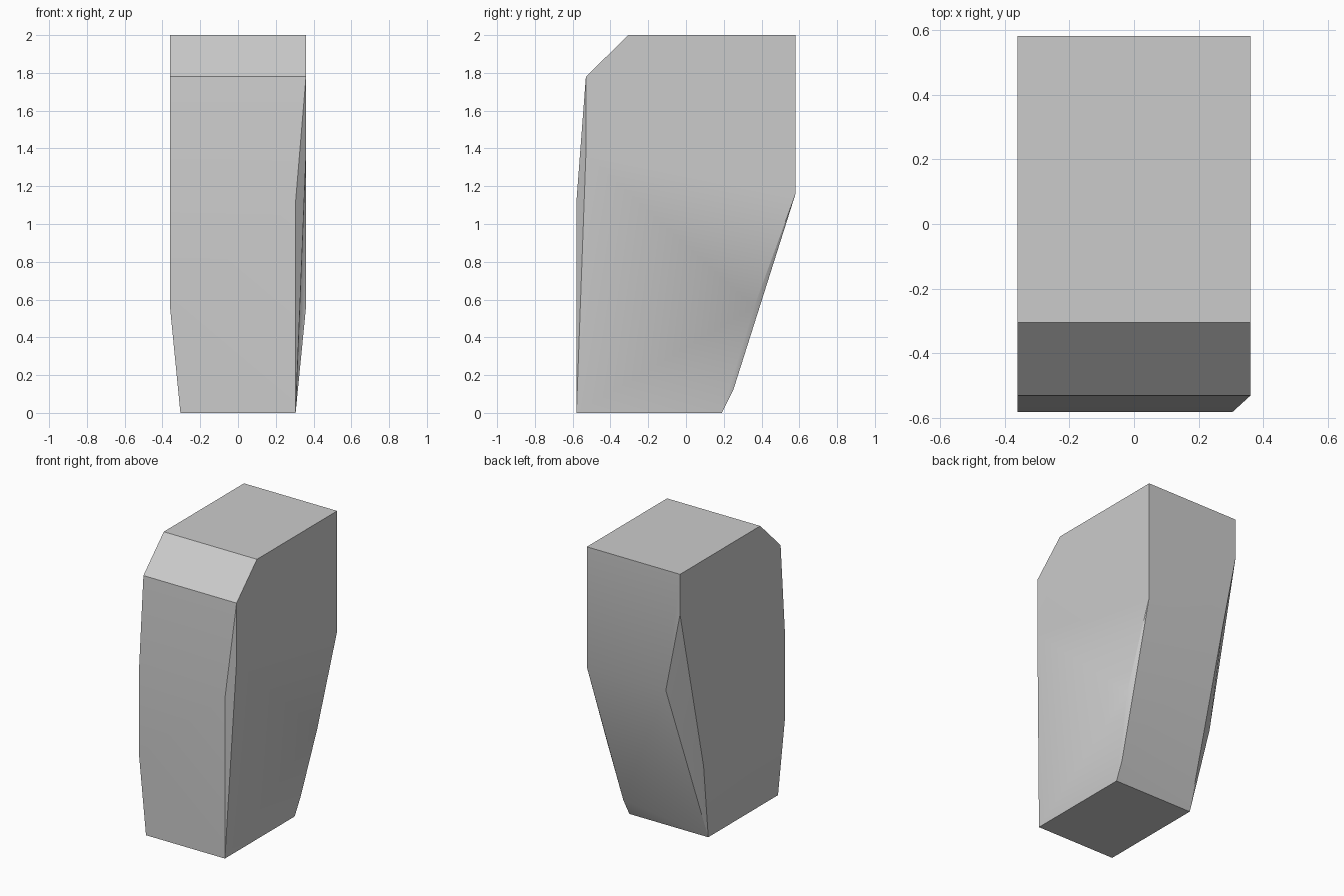
import bpy, bmesh
from math import radians

cube = bpy.data.objects.get("Cube")
if cube:
    bpy.data.objects.remove(cube, do_unlink=True)

# Shared plan dimensions
W, FOOT = 0.36, 0.305      # half widths of the body and of the foot
FRONT, BACK = -0.58, 0.58
BROW = -0.53               # front face where it meets the top slope
HEEL = 0.19                # back edge of the foot

corners = []
for s in (-1, 1):
    # Top, top slope and foot are the same on both sides
    corners += [(s * W, BACK, 2), (s * W, -0.305, 2), (s * W, BROW, 1.78),
                (s * FOOT, FRONT, 0), (s * FOOT, HEEL, 0)]

# Plain front corner and chamfered back corner
corners += [(-W, FRONT, 1.12), (-W, FRONT, 0.56), (-W, 0.32, 0.56),
            (-W, BACK, 1.72), (-0.25, BACK, 1.16)]
# Chamfered front corner and tapered back corner
corners += [(FOOT, FRONT, 1.12), (W, BROW, 1.37), (W, 0.36, 0.56),
            (W, BACK, 1.16), (0.31, 0.25, 0.12)]

# Wrap the corners into one faceted block
bm = bmesh.new()
for c in corners:
    bm.verts.new(c)
bmesh.ops.convex_hull(bm, input=bm.verts[:])
bmesh.ops.dissolve_limit(bm, angle_limit=radians(0.5), verts=bm.verts[:], edges=bm.edges[:])
bmesh.ops.recalc_face_normals(bm, faces=bm.faces[:])
mesh = bpy.data.meshes.new("faceted_block")
bm.to_mesh(mesh)
bm.free()

block = bpy.data.objects.new("faceted_block", mesh)
bpy.context.collection.objects.link(block)

# Single grey colour
grey = bpy.data.materials.new("light_grey")
grey.use_nodes = True
colour = (0.6, 0.6, 0.6, 1)
grey.diffuse_color = colour
grey.node_tree.nodes["Principled BSDF"].inputs["Base Color"].default_value = colour
mesh.materials.append(grey)

# Soft shading on the gentle bends, sharp main edges
bpy.ops.object.select_all(action="DESELECT")
block.select_set(True)
bpy.context.view_layer.objects.active = block
bpy.ops.object.shade_smooth_by_angle(angle=radians(30))
